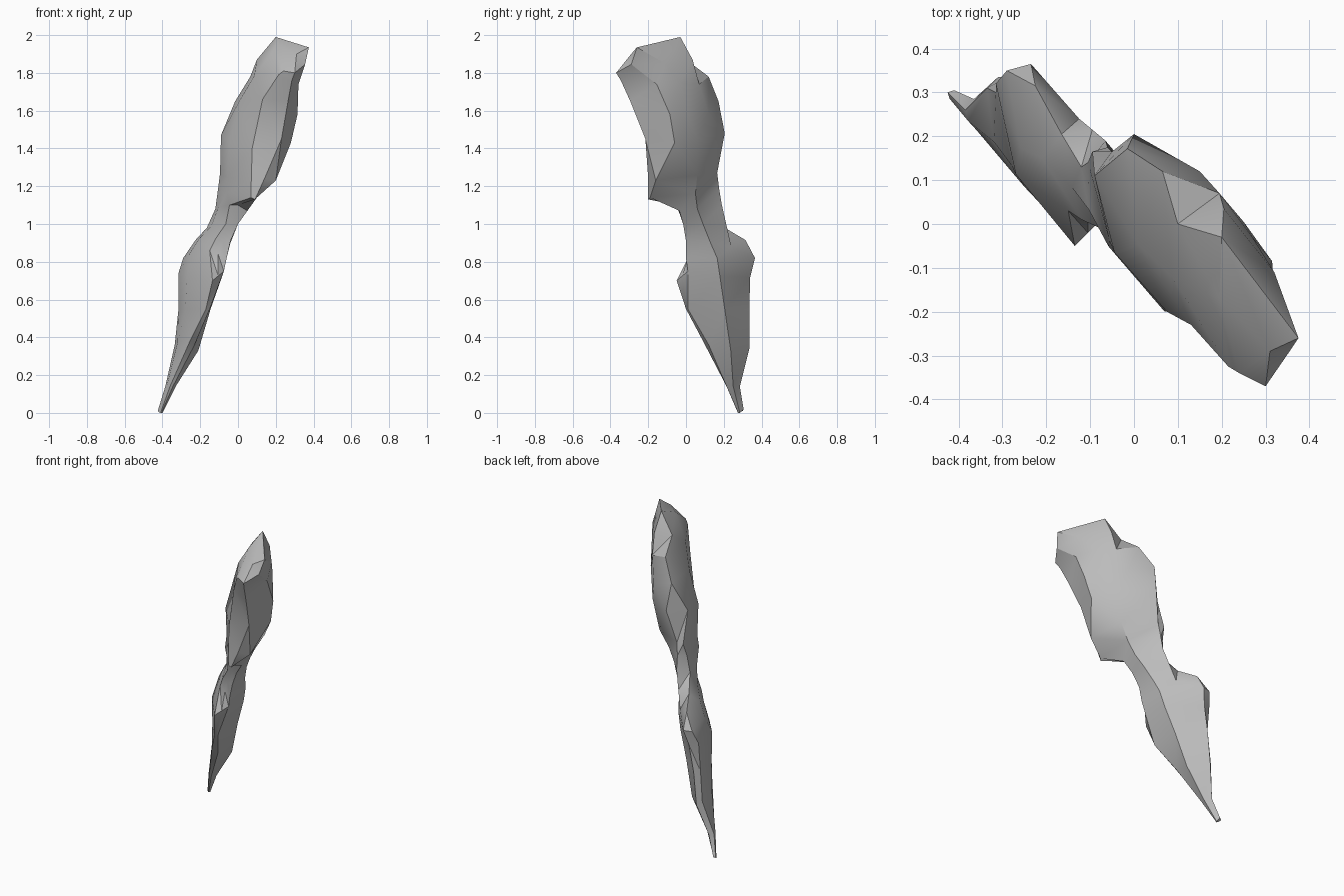
import bpy, bmesh, math
from mathutils import Vector

cube = bpy.data.objects.get("Cube")
if cube:
    bpy.data.objects.remove(cube, do_unlink=True)

# Single stone grey
stone = bpy.data.materials.new("stone_grey")
stone.use_nodes = True
grey = (0.5, 0.5, 0.5, 1.0)
stone.diffuse_color = grey
stone.node_tree.nodes["Principled BSDF"].inputs["Base Color"].default_value = grey


def ring(bm, left, near, middle, far, ridge, back):
    """Seven-sided slice; the broad side from left to near swells outward."""
    a, d = Vector(left), Vector(near)
    run = d - a
    swell = (a + d) / 2 + Vector((run.y, -run.x, 0)) * 0.12
    points = [a, swell, d, middle, far, ridge, back]
    return [bm.verts.new(p) for p in points]


def bridge(bm, low, high):
    for i in range(len(low)):
        j = (i + 1) % len(low)
        bm.faces.new((low[i], low[j], high[j], high[i]))


# Lower blade, from the pointed foot to the neck: left, near, far, ridge, back
lower = [
    ((-.425, .30, .01), (-.41, .275, 0), (-.405, .277, 0), (-.40, .285, 0), (-.41, .305, .02)),
    ((-.385, .26, .14), (-.36, .215, .14), (-.345, .215, .14), (-.33, .25, .14), (-.365, .285, .14)),
    ((-.335, .31, .36), (-.25, .085, .39), (-.23, .12, .36), (-.21, .237, .33), (-.31, .335, .34)),
    ((-.315, .30, .55), (-.17, 0, .55), (-.15, .01, .55), (-.145, .205, .55), (-.29, .335, .55)),
    ((-.315, .32, .74), (-.135, -.05, .7), (-.075, .01, .75), (-.085, .18, .72), (-.26, .34, .72)),
    ((-.29, .35, .82), (-.15, .03, .86), (-.06, 0, .82), (-.06, .165, .82), (-.235, .365, .82)),
    ((-.225, .315, .915), (-.12, .01, .92), (-.04, 0, .91), (-.04, .13, .9), (-.125, .24, .88)),
    ((-.165, .205, .98), (-.065, -.015, 1), (0, -.015, 1), (0, .09, 1), (-.095, .215, .99)),
]
# Upper blade, from the neck over the ledge: left, near, middle, far, ridge, back
upper = [
    ((-.12, .13, 1.08), (-.045, -.045, 1.1), (0, -.05, 1.1),
     (.05, -.035, 1.07), (.045, .06, 1.08), (-.065, .19, 1.1)),
    ((-.105, .14, 1.19), (.07, -.20, 1.14), (.09, -.20, 1.13),
     (.10, -.19, 1.14), (.09, .05, 1.16), (-.06, .175, 1.19)),
    ((-.095, .165, 1.27), (.07, -.20, 1.22), (.14, -.20, 1.24),
     (.20, -.16, 1.23), (.15, .06, 1.26), (-.05, .165, 1.27)),
    ((-.09, .11, 1.47), (.075, -.20, 1.4), (.23, -.215, 1.45),
     (.28, -.06, 1.43), (.20, .06, 1.45), (0, .205, 1.48)),
    ((-.015, .172, 1.65), (.13, -.23, 1.66), (.265, -.295, 1.65),
     (.315, -.085, 1.58), (.25, .005, 1.6), (.15, .12, 1.58)),
    ((.065, .12, 1.78), (.215, -.325, 1.79), (.285, -.345, 1.76),
     (.32, -.155, 1.74), (.27, -.03, 1.75), (.195, .07, 1.74)),
]

bm = bmesh.new()
rings = []
for left, near, far, ridge, back in lower:
    middle = (Vector(near) + Vector(far)) / 2
    rings.append(ring(bm, left, near, middle, far, ridge, back))
for row in upper:
    rings.append(ring(bm, *row))
for low, high in zip(rings, rings[1:]):
    bridge(bm, low, high)
bm.faces.new(rings[0])

# Faceted crown: rim, then a sloping cap with a front corner and one peak
rim = [bm.verts.new(p) for p in (
    (.10, 0, 1.87), (.195, -.17, 1.93), (.24, -.34, 1.81), (.30, -.37, 1.80),
    (.355, -.29, 1.845), (.32, -.11, 1.85), (.205, .035, 1.87))]
bridge(bm, rings[-1], rim)
left, brow, chin, tip, cheek, flank, rear = rim
peak = bm.verts.new((.20, -.03, 1.99))
inset = bm.verts.new((.31, -.29, 1.9))
corner = bm.verts.new((.375, -.26, 1.935))
for face in ((left, brow, peak), (brow, chin, inset), (chin, tip, inset),
             (tip, cheek, inset), (cheek, corner, inset), (cheek, flank, corner),
             (flank, peak, corner), (flank, rear, peak), (rear, left, peak),
             (brow, inset, peak), (inset, corner, peak)):
    bm.faces.new(face)

bmesh.ops.triangulate(bm, faces=bm.faces[:])
bmesh.ops.recalc_face_normals(bm, faces=bm.faces[:])
mesh = bpy.data.meshes.new("stone_shard")
bm.to_mesh(mesh)
bm.free()
mesh.materials.append(stone)

shard = bpy.data.objects.new("stone_shard", mesh)
bpy.context.collection.objects.link(shard)
bpy.ops.object.select_all(action="DESELECT")
shard.select_set(True)
bpy.context.view_layer.objects.active = shard
bpy.ops.object.shade_smooth_by_angle(angle=math.radians(32))
